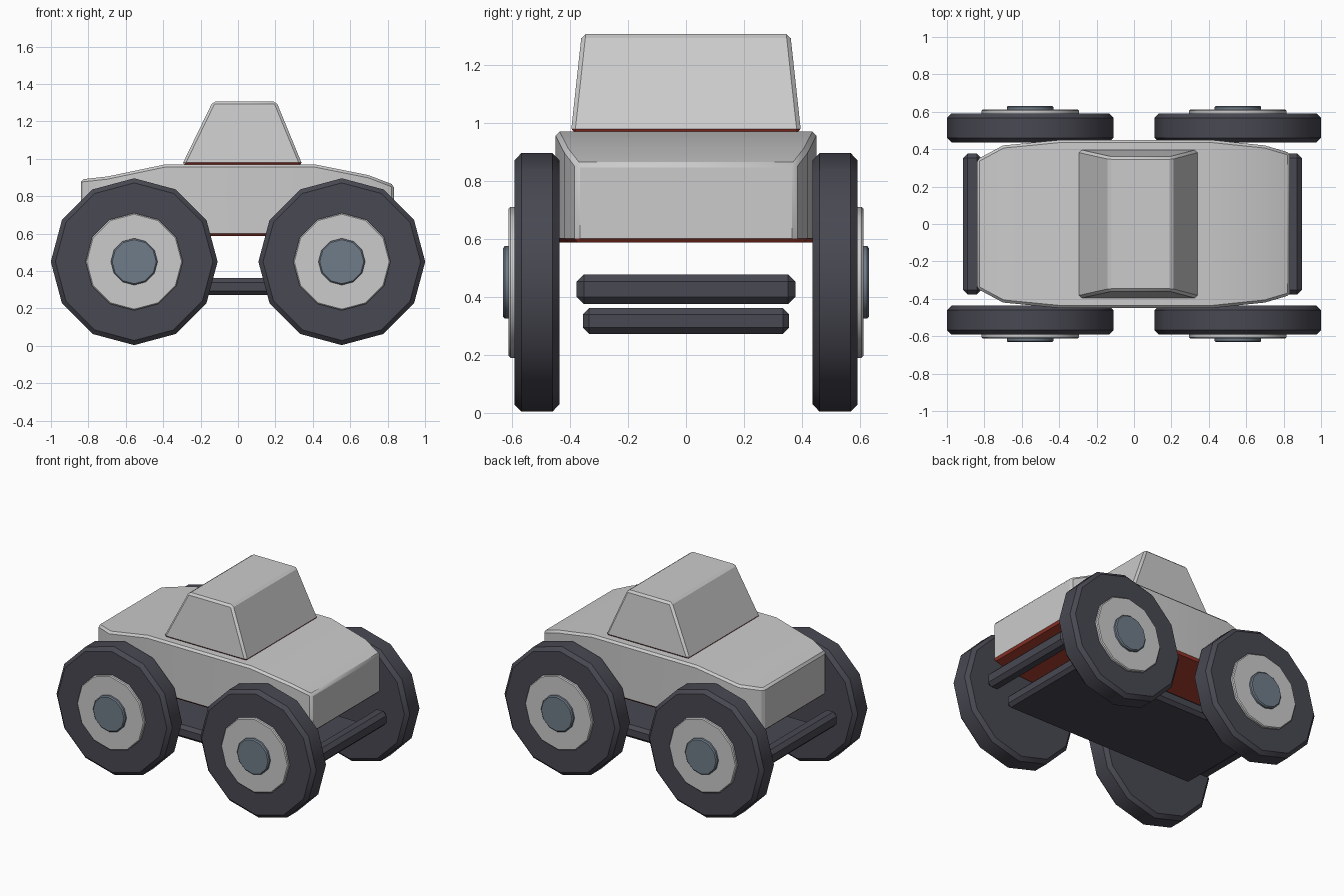
import bpy, bmesh, math
from mathutils import Matrix

if "Cube" in bpy.data.objects:
    bpy.data.objects.remove(bpy.data.objects["Cube"])


def material(name, rgb):
    m = bpy.data.materials.new(name)
    m.diffuse_color = (*rgb, 1)
    m.use_nodes = True
    m.node_tree.nodes["Principled BSDF"].inputs["Base Color"].default_value = m.diffuse_color
    return m


LIGHT = material("light grey", (0.60, 0.60, 0.60))
DARK = material("charcoal", (0.065, 0.065, 0.085))
STEEL = material("slate blue", (0.16, 0.20, 0.25))
RED = material("dark red", (0.42, 0.05, 0.03))


def finish(name, bm, mats, bevel, smooth=30):
    """Bevel sharp edges, colour the underside if a second material is given."""
    bmesh.ops.recalc_face_normals(bm, faces=bm.faces)
    edges = [e for e in bm.edges if e.calc_face_angle(0) > math.radians(40)]
    bmesh.ops.bevel(bm, geom=edges, offset=bevel, segments=1,
                    profile=0.5, affect='EDGES', clamp_overlap=True)
    bm.normal_update()
    if len(mats) > 1:
        for f in bm.faces:
            f.material_index = 1 if f.normal.z < -0.3 else 0
    me = bpy.data.meshes.new(name)
    bm.to_mesh(me)
    bm.free()
    for m in mats:
        me.materials.append(m)
    ob = bpy.data.objects.new(name, me)
    bpy.context.collection.objects.link(ob)
    bpy.ops.object.select_all(action='DESELECT')
    ob.select_set(True)
    bpy.context.view_layer.objects.active = ob
    bpy.ops.object.shade_smooth_by_angle(angle=math.radians(smooth))
    return ob


def loft(name, rings, mats, bevel):
    """Skin a list of four-point rings and cap both ends."""
    bm = bmesh.new()
    vs = [[bm.verts.new(p) for p in r] for r in rings]
    for a, b in zip(vs, vs[1:]):
        for i in range(4):
            j = (i + 1) % 4
            bm.faces.new((a[i], a[j], b[j], b[i]))
    bm.faces.new(vs[0])
    bm.faces.new(vs[-1])
    return finish(name, bm, mats, bevel)


def rect(x0, x1, w, z):
    return [(x0, -w, z), (x1, -w, z), (x1, w, z), (x0, w, z)]


def disc(name, x, y0, y1, z, r, mat, bevel):
    bm = bmesh.new()
    bmesh.ops.create_cone(bm, cap_ends=True, segments=12, radius1=r, radius2=r,
                          depth=abs(y1 - y0),
                          matrix=Matrix.Translation((x, (y0 + y1) / 2, z))
                          @ Matrix.Rotation(math.pi / 2, 4, 'X'))
    return finish(name, bm, [mat], bevel, 35)


# Hull: stations along x as (x, half width, top height)
stations = [(-0.84, 0.345, 0.89), (-0.70, 0.42, 0.905), (-0.39, 0.45, 0.97),
            (0.41, 0.45, 0.97), (0.70, 0.42, 0.912), (0.835, 0.38, 0.86)]
loft("body", [[(x, -w, 0.588), (x, w, 0.588), (x, w, h), (x, -w, h)]
              for x, w, h in stations], [LIGHT, RED], 0.014)

# Tapered cabin
loft("cabin", [rect(-0.30, 0.345, 0.397, 0.966), rect(-0.135, 0.205, 0.36, 1.306)],
     [LIGHT, RED], 0.014)

# Chassis plate and bumpers
loft("chassis_plate", [rect(-0.745, 0.75, 0.356, 0.272), rect(-0.745, 0.75, 0.356, 0.362)],
     [DARK], 0.022)
for name, x0, x1 in (("front_bumper", 0.80, 0.897), ("rear_bumper", -0.915, -0.815)):
    loft(name, [rect(x0, x1, 0.377, 0.375), rect(x0, x1, 0.377, 0.478)], [DARK], 0.025)

# Wheels with hub plates and caps
for end, x in (("rear", -0.555), ("front", 0.555)):
    for side, s in (("right", -1), ("left", 1)):
        tag = f"{end}_{side}"
        disc(f"{tag}_tyre", x, s * 0.437, s * 0.592, 0.45, 0.446, DARK, 0.024)
        disc(f"{tag}_hub", x, s * 0.58, s * 0.612, 0.45, 0.26, LIGHT, 0.006)
        disc(f"{tag}_hub_cap", x, s * 0.60, s * 0.632, 0.45, 0.125, STEEL, 0.007)
